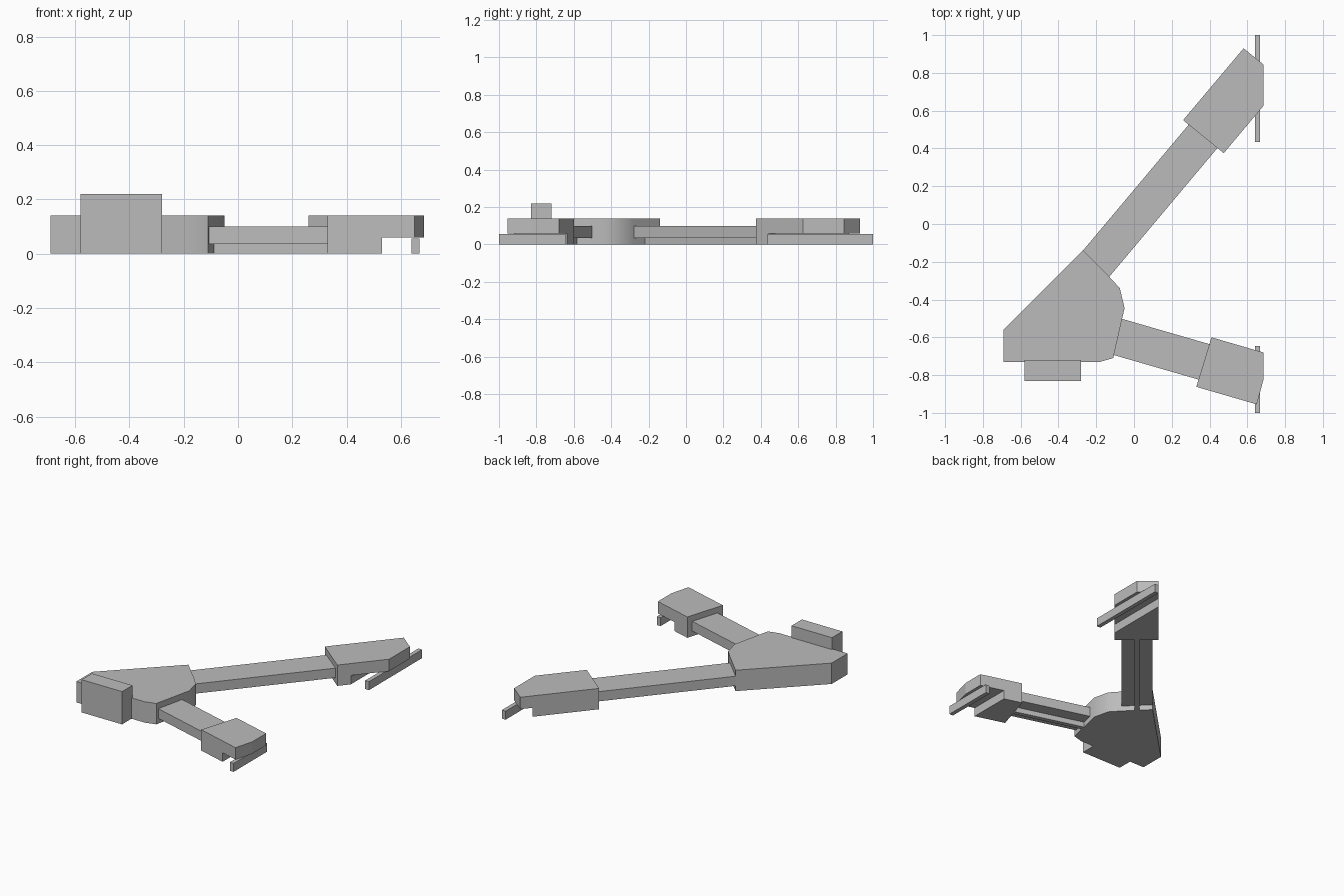
import bpy, bmesh, math
from mathutils import Vector

cube = bpy.data.objects.get("Cube")
if cube:
    bpy.data.objects.remove(cube, do_unlink=True)

grey = bpy.data.materials.new("plain_grey")
grey.use_nodes = True
grey.diffuse_color = (0.5, 0.5, 0.5, 1)
grey.node_tree.nodes["Principled BSDF"].inputs["Base Color"].default_value = (0.5, 0.5, 0.5, 1)


def prism(name, outline, z0, z1):
    """Extrude a plan outline from z0 up to z1."""
    bm = bmesh.new()
    base = bm.faces.new([bm.verts.new((x, y, z0)) for x, y in outline])
    top = bmesh.ops.extrude_face_region(bm, geom=[base])["geom"]
    bmesh.ops.translate(bm, vec=(0, 0, z1 - z0),
                        verts=[g for g in top if isinstance(g, bmesh.types.BMVert)])
    bmesh.ops.recalc_face_normals(bm, faces=bm.faces)
    mesh = bpy.data.meshes.new(name)
    bm.to_mesh(mesh)
    bm.free()
    mesh.materials.append(grey)
    ob = bpy.data.objects.new(name, mesh)
    bpy.context.collection.objects.link(ob)
    return ob


def box(name, x0, x1, y0, y1, z0, z1):
    return prism(name, [(x0, y0), (x1, y0), (x1, y1), (x0, y1)], z0, z1)


def strip(name, start, end, width, z0, z1):
    """Straight bar between two plan points."""
    a, b = Vector(start), Vector(end)
    d = (b - a).normalized()
    side = Vector((-d.y, d.x)) * width / 2
    return prism(name, [a - side, b - side, b + side, a + side], z0, z1)


def select(ob):
    bpy.ops.object.select_all(action='DESELECT')
    ob.select_set(True)
    bpy.context.view_layer.objects.active = ob


def end_pad(name, outline):
    """Pad whose underside is cut away on the +x side."""
    pad = prism(name, outline, 0, 0.14)
    cutter = box(name + "_cutter", 0.53, 1.0, -1.2, 1.2, -0.1, 0.06)
    cutter.hide_render = True
    mod = pad.modifiers.new("underside_step", 'BOOLEAN')
    mod.operation = 'DIFFERENCE'
    mod.solver = 'EXACT'
    mod.object = cutter
    select(pad)
    bpy.ops.object.modifier_apply(modifier=mod.name)
    bpy.data.objects.remove(cutter, do_unlink=True)


# Main body with a rounded inner corner
body = prism("body", [(-0.69, -0.73), (-0.18, -0.73), (-0.11, -0.71), (-0.05, -0.445),
                      (-0.075, -0.34), (-0.13, -0.28), (-0.27, -0.14), (-0.69, -0.56)], 0, 0.14)
select(body)
bpy.ops.object.shade_smooth_by_angle(angle=math.radians(32))

# Block on the front of the body
box("front_block", -0.58, -0.28, -0.83, -0.72, 0, 0.22)

# Arms: flat slab with a narrow rib below
for name, start, end in (("back_arm", (-0.23, -0.245), (0.40, 0.505)),
                         ("front_arm", (-0.13, -0.585), (0.42, -0.744))):
    strip(name, start, end, 0.196, 0.035, 0.10)
    strip(name + "_rib", start, end, 0.03, 0, 0.04)

# Pads at the arm ends
end_pad("back_pad", [(0.26, 0.55), (0.475, 0.375), (0.685, 0.625), (0.685, 0.845), (0.58, 0.93)])
end_pad("front_pad", [(0.33, -0.862), (0.65, -0.955), (0.685, -0.825), (0.685, -0.68), (0.41, -0.6)])

# Thin rails under the pads
for name, y0, y1 in (("back_rail", 0.435, 1.0), ("front_rail", -1.0, -0.645)):
    box(name, 0.64, 0.668, y0, y1, 0, 0.057)
